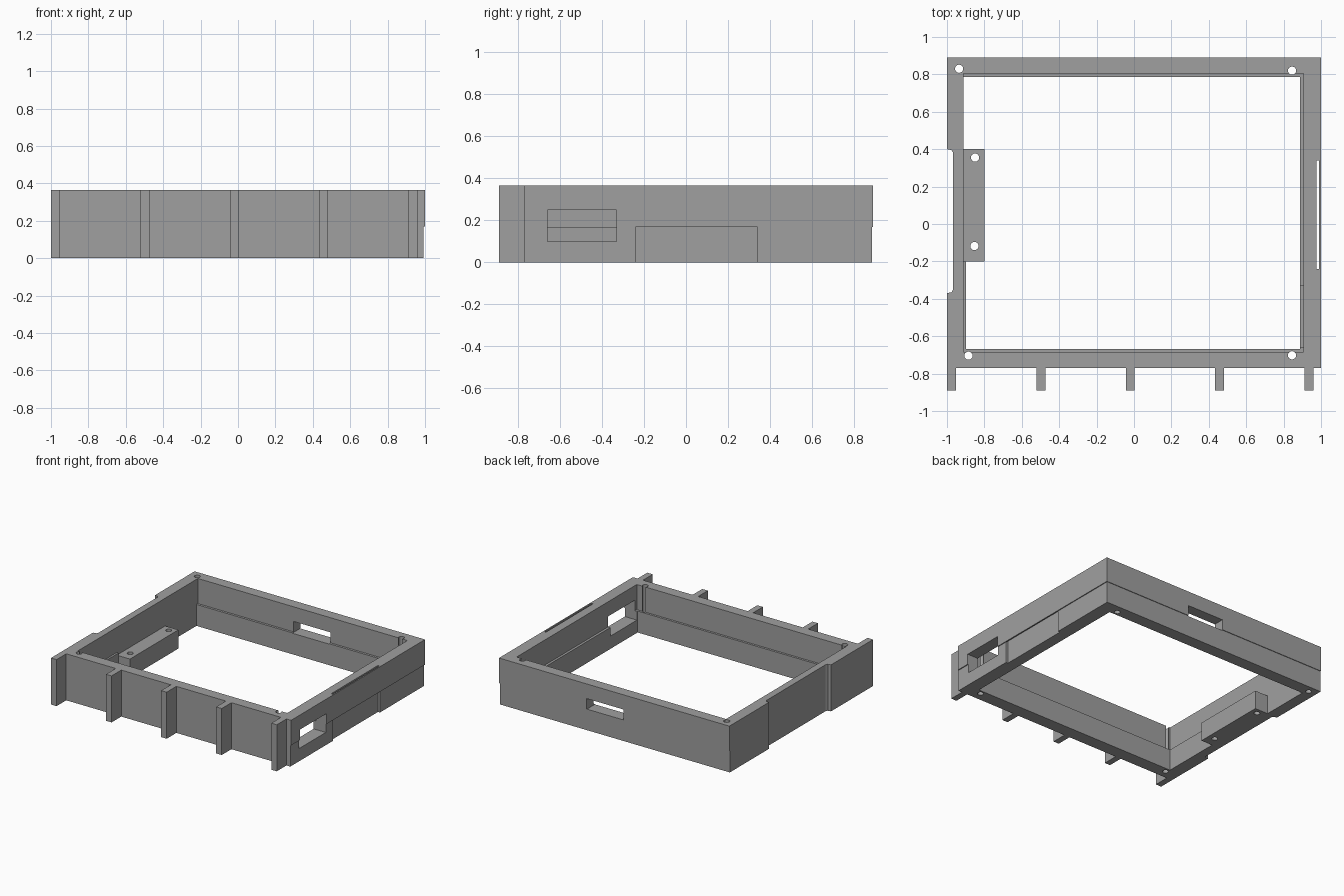
import bpy
import bmesh
from mathutils import Matrix

if "Cube" in bpy.data.objects:
    bpy.data.objects.remove(bpy.data.objects["Cube"], do_unlink=True)

HEIGHT, STEP = 0.365, 0.168
BACK, FRONT = 0.89, -0.77

grey = bpy.data.materials.new("mid grey")
grey.use_nodes = True
grey.diffuse_color = (0.35, 0.35, 0.35, 1)
grey.node_tree.nodes["Principled BSDF"].inputs["Base Color"].default_value = grey.diffuse_color


def finish(name, bm):
    bmesh.ops.recalc_face_normals(bm, faces=bm.faces)
    mesh = bpy.data.meshes.new(name)
    bm.to_mesh(mesh)
    bm.free()
    mesh.materials.append(grey)
    obj = bpy.data.objects.new(name, mesh)
    bpy.context.collection.objects.link(obj)
    return obj


def prism(name, outline, z0, z1):
    """Extrude a plan outline between two heights."""
    bm = bmesh.new()
    face = bm.faces.new([bm.verts.new((x, y, z0)) for x, y in outline])
    top = bmesh.ops.extrude_face_region(bm, geom=[face])["geom"]
    verts = [v for v in top if isinstance(v, bmesh.types.BMVert)]
    bmesh.ops.translate(bm, verts=verts, vec=(0, 0, z1 - z0))
    return finish(name, bm)


def box(name, x0, x1, y0, y1, z0, z1):
    return prism(name, [(x0, y0), (x1, y0), (x1, y1), (x0, y1)], z0, z1)


def drill(name, x, y, r=0.022):
    bm = bmesh.new()
    bmesh.ops.create_cone(bm, cap_ends=True, segments=16, radius1=r, radius2=r,
                          depth=1, matrix=Matrix.Translation((x, y, 0.2)))
    return finish(name, bm)


def cut(target, cutters):
    """Subtract each cutter in turn and bake the result."""
    for cutter in cutters:
        mod = target.modifiers.new("cut", 'BOOLEAN')
        mod.operation = 'DIFFERENCE'
        mod.solver = 'EXACT'
        mod.object = cutter
        deps = bpy.context.evaluated_depsgraph_get()
        mesh = bpy.data.meshes.new_from_object(target.evaluated_get(deps))
        target.modifiers.clear()
        target.data = mesh
        bpy.data.objects.remove(cutter, do_unlink=True)


# Frame body with the shallow recess along one side
frame = prism("frame", [
    (-1, FRONT), (1, FRONT), (1, BACK), (-1, BACK),
    (-1, 0.4), (-0.975, 0.395), (-0.967, 0.38),
    (-0.967, -0.35), (-0.975, -0.365), (-1, -0.37)], 0, HEIGHT)

# Opening: wider above the ledge, narrower below it
upper = box("upper_opening", -0.912, 0.907, -0.685, 0.805, STEP, 0.5)
lower = prism("lower_opening", [
    (-0.897, -0.668), (0.888, -0.668), (0.888, 0.787),
    (-0.912, 0.787), (-0.912, -0.2), (-0.897, -0.2)], -0.1, 0.3)

# Set-back lower band, side slot and the two windows
cut(frame, [
    upper, lower,
    box("side_band", 0.993, 1.1, -0.9, 1, -0.1, STEP),
    box("back_band", -1.1, 1.1, 0.885, 1, -0.1, STEP),
    box("slot", 0.976, 0.99, -0.24, 0.34, -0.1, 0.5),
    box("slot_mouth", 0.976, 1.1, -0.24, 0.34, -0.1, STEP),
    box("side_window", 0.8, 1.1, -0.66, -0.33, 0.1, 0.25),
    box("back_window", -0.08, 0.24, 0.7, 1, 0.165, 0.25),
])

# Screw holes in the corners
corners = [(-0.935, 0.83), (0.845, 0.82), (0.845, -0.702), (-0.885, -0.704)]
cut(frame, [drill("corner_hole", x, y) for x, y in corners])

# Mounting block inside the frame
block = box("mounting_block", -0.912, -0.798, -0.2, 0.4, 0, 0.147)
cut(block, [drill("block_hole", -0.85, 0.355), drill("block_hole", -0.853, -0.118)])

# Ribs along the front wall
for i in range(5):
    x = -1 + i * 0.478
    box(f"front_rib_{i + 1}", x, x + 0.048, -0.89, FRONT, 0, HEIGHT)
